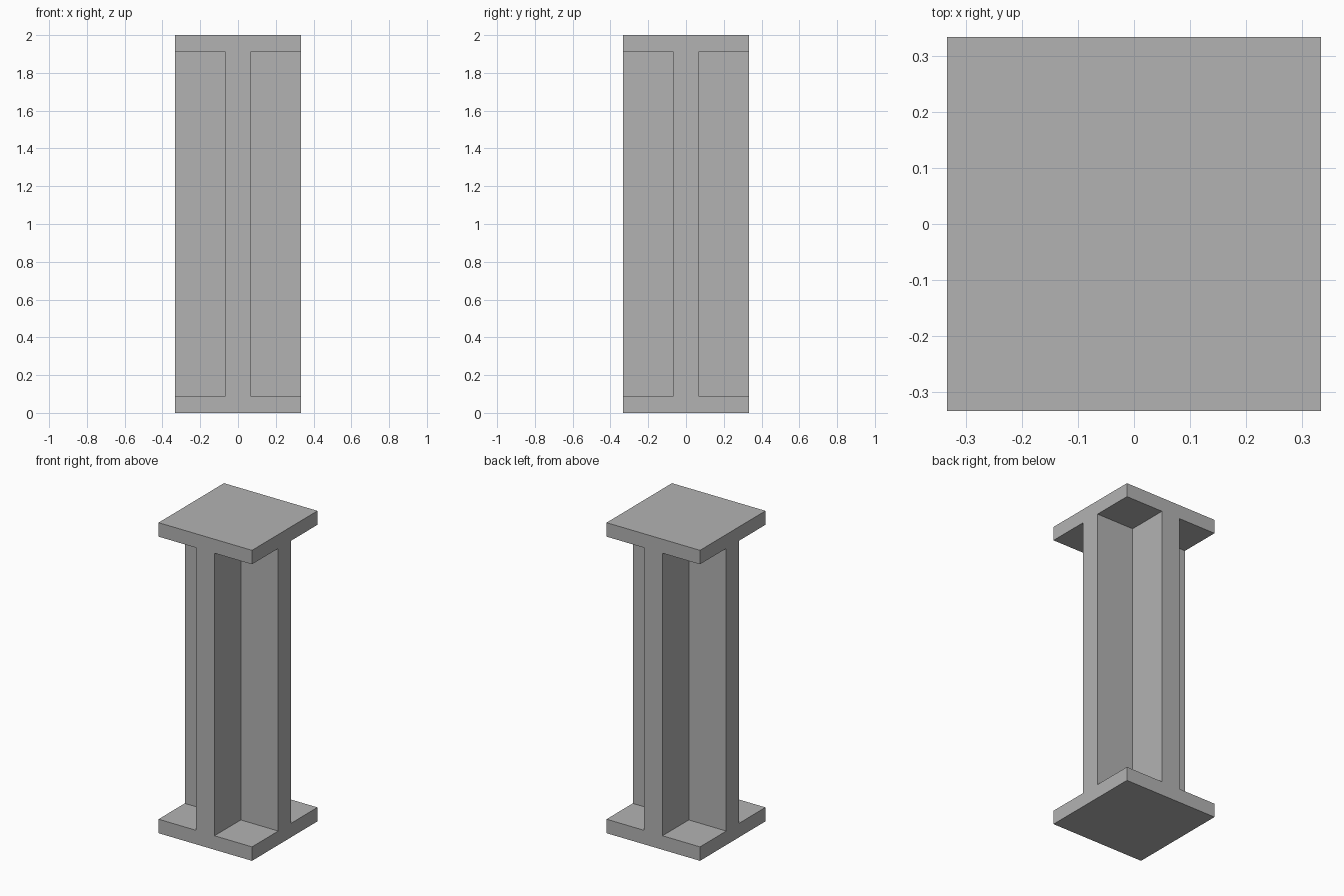
import bpy
import bmesh

HALF = 0.333      # half width of plates and column
WEB = 0.066       # half thickness of each web
PLATE = 0.09      # plate thickness
HEIGHT = 2.0

cube = bpy.data.objects.get("Cube")
if cube:
    bpy.data.objects.remove(cube, do_unlink=True)

grey = bpy.data.materials.new("plain grey")
grey.use_nodes = True
colour = (0.45, 0.45, 0.45, 1)
grey.diffuse_color = colour
grey.node_tree.nodes["Principled BSDF"].inputs["Base Color"].default_value = colour


def extrude_profile(name, outline, z0, z1):
    """Closed prism with the given outline between two heights."""
    bm = bmesh.new()
    base = bm.faces.new([bm.verts.new((x, y, z0)) for x, y in outline])
    extruded = bmesh.ops.extrude_face_region(bm, geom=[base], use_keep_orig=True)
    top = [g for g in extruded["geom"] if isinstance(g, bmesh.types.BMVert)]
    bmesh.ops.translate(bm, verts=top, vec=(0, 0, z1 - z0))
    bmesh.ops.recalc_face_normals(bm, faces=bm.faces)
    mesh = bpy.data.meshes.new(name)
    bm.to_mesh(mesh)
    bm.free()
    mesh.materials.append(grey)
    obj = bpy.data.objects.new(name, mesh)
    bpy.context.collection.objects.link(obj)
    return obj


# Outlines: a quarter of the cross, turned four times, and a square
cross, square = [], []
quarter = [(HALF, -WEB), (HALF, WEB), (WEB, WEB)]
corner = (HALF, HALF)
for turn in range(4):
    cross += quarter
    square.append(corner)
    quarter = [(-y, x) for x, y in quarter]
    corner = (-corner[1], corner[0])

# Square end plates and the cross-shaped column between them
extrude_profile("base_plate", square, 0, PLATE)
extrude_profile("cross_column", cross, PLATE, HEIGHT - PLATE)
extrude_profile("top_plate", square, HEIGHT - PLATE, HEIGHT)
